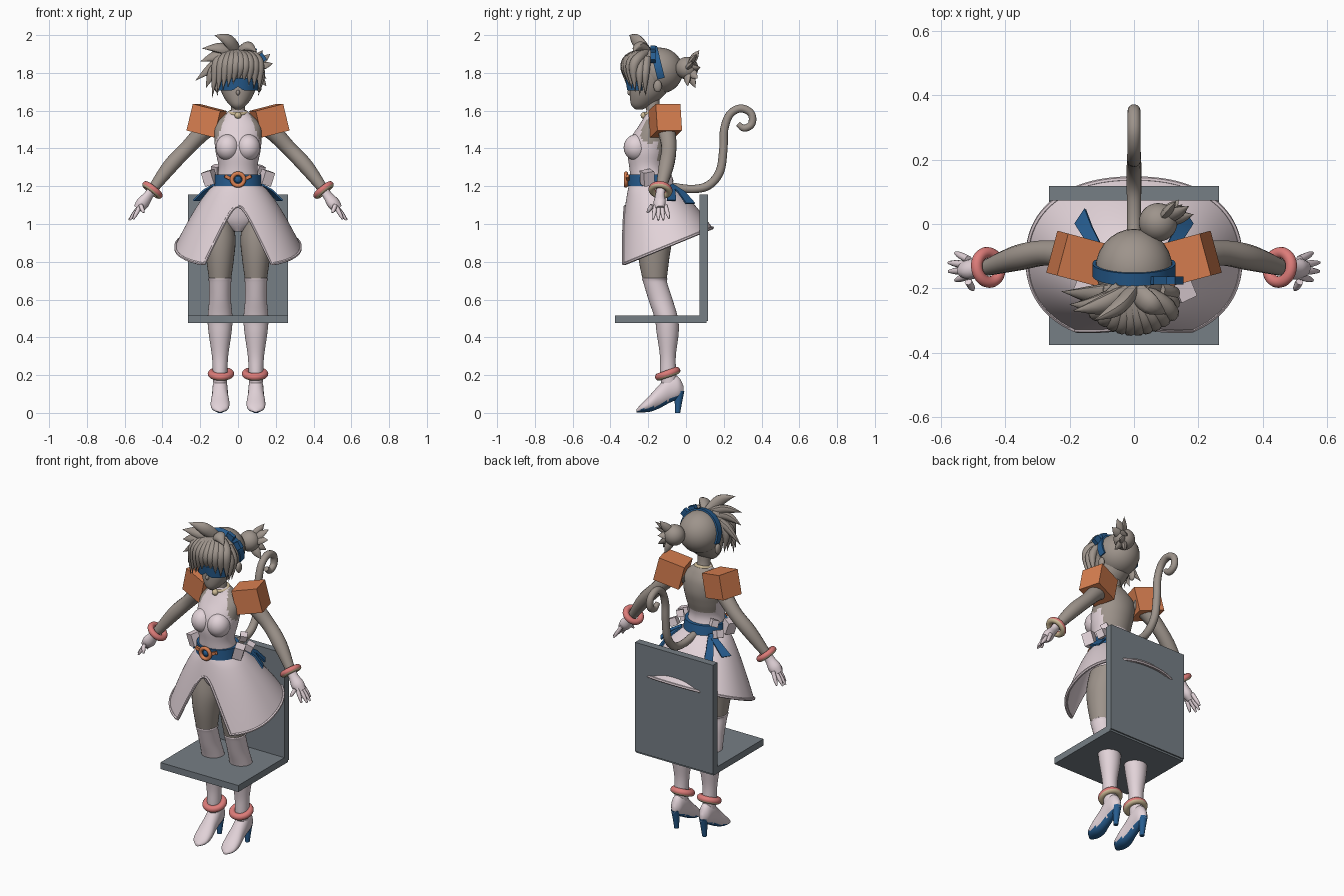
import bpy, bmesh
from math import sin, cos, pi, radians
from mathutils import Vector, Matrix, Euler

if "Cube" in bpy.data.objects:
    bpy.data.objects.remove(bpy.data.objects["Cube"])


def material(name, *rgb):
    m = bpy.data.materials.new(name)
    m.use_nodes = True
    m.diffuse_color = (*rgb, 1)
    m.node_tree.nodes["Principled BSDF"].inputs["Base Color"].default_value = (*rgb, 1)
    return m


skin = material("taupe", .34, .295, .26)
pink = material("pale pink", .76, .65, .69)
orange = material("orange", .68, .21, .08)
blue = material("blue", .02, .11, .28)
salmon = material("salmon", .72, .2, .19)
tan = material("tan", .62, .5, .31)
grey = material("slate grey", .18, .21, .235)


def finish(bm, name, mats, rule=None, smooth=True):
    bmesh.ops.recalc_face_normals(bm, faces=bm.faces[:])
    bm.normal_update()
    for f in bm.faces:
        f.smooth = smooth
        if rule:
            f.material_index = int(rule(f))
    me = bpy.data.meshes.new(name)
    bm.to_mesh(me)
    bm.free()
    ob = bpy.data.objects.new(name, me)
    bpy.context.collection.objects.link(ob)
    for m in mats:
        me.materials.append(m)
    if smooth:
        bpy.ops.object.select_all(action='DESELECT')
        ob.select_set(True)
        bpy.context.view_layer.objects.active = ob
        bpy.ops.object.shade_smooth_by_angle(angle=radians(45))
    return ob


def grid(name, rows, *mats, closed=True, cap=True, solid=0, rule=None):
    bm = bmesh.new()
    vs = [[bm.verts.new(p) for p in row] for row in rows]
    n = len(vs[0])
    for a, b in zip(vs, vs[1:]):
        for i in range(n if closed else n - 1):
            j = (i + 1) % n
            bm.faces.new((a[i], a[j], b[j], b[i]))
    if cap:
        bm.faces.new(vs[0])
        bm.faces.new(vs[-1])
    bmesh.ops.remove_doubles(bm, verts=bm.verts[:], dist=1e-5)
    bmesh.ops.recalc_face_normals(bm, faces=bm.faces[:])
    if solid:
        bmesh.ops.solidify(bm, geom=bm.faces[:], thickness=solid)
    return finish(bm, name, mats, rule)


def smoothed(rows, k=5):
    """Catmull-Rom through tuples of any length"""
    out = []
    for i in range(len(rows) - 1):
        a, b, c, d = (Vector(rows[max(0, min(len(rows) - 1, i + o))]) for o in (-1, 0, 1, 2))
        for t in (s / k for s in range(k)):
            out.append(b + (c - a) * t / 2 + (a * 2 - b * 5 + c * 4 - d) * t * t / 2
                       + (b * 3 - a - c * 3 + d) * t ** 3 / 2)
    return out + [Vector(rows[-1])]


def loop(c, u, v, n):
    return [Vector(c) + Vector(u) * cos(2 * pi * i / n) + Vector(v) * sin(2 * pi * i / n) for i in range(n)]


def loft(name, rows, *mats, n=28, x=0, k=5, **kw):
    """Level ellipses: height, y, half width, half depth"""
    return grid(name, [loop((x, y, z), (a, 0, 0), (0, b, 0), n) for z, y, a, b in smoothed(rows, k)], *mats, **kw)


def tube(name, rows, mat, n=14, flat=1, k=5):
    """Round section along a path: x, y, z, radius"""
    pts = smoothed(rows, k)
    side, rings = None, []
    for i, p in enumerate(pts):
        d = (pts[min(i + 1, len(pts) - 1)] - pts[max(i - 1, 0)]).xyz.normalized()
        side = side or d.orthogonal()
        side = (side - d * side.dot(d)).normalized()
        r = max(p[3], .001)
        rings.append(loop(p.xyz, side * r, d.cross(side) * r * flat, n))
    return grid(name, rings, mat)


def box(name, loc, size, mat, rot=(0, 0, 0)):
    bm = bmesh.new()
    r = Euler([radians(a) for a in rot])
    bmesh.ops.create_cube(bm, size=1, matrix=Matrix.LocRotScale(Vector(loc), r, Vector(size)))
    return finish(bm, name, [mat], smooth=False)


def ball(name, loc, radii, mat):
    bm = bmesh.new()
    bmesh.ops.create_uvsphere(bm, u_segments=28, v_segments=18, radius=1,
                              matrix=Matrix.LocRotScale(Vector(loc), None, Vector(radii)))
    return finish(bm, name, [mat])


def ring(name, loc, axis, R, r, *mats):
    axis = Vector(axis).normalized()
    q = axis.to_track_quat('Z', 'Y')
    rows = []
    for i in range(33):
        d = q @ Vector((cos(pi * i / 16), sin(pi * i / 16), 0))
        rows.append(loop(Vector(loc) + d * R, d * r, axis * r, 14))
    rule = (lambda f: f.normal.dot(axis) > .3) if len(mats) > 1 else None
    return grid(name, rows, *mats, cap=False, rule=rule)


# Chair
box("chair_seat", (0, -.133, .496), (.53, .485, .04), grey)
box("chair_back", (0, .095, .822), (.53, .045, .67), grey)


# Torso with bare back and shoulders
def bare(f):
    x, y, z = f.calc_center_median()
    return z > 1.34 and (y > -.15 or abs(x) > .125 - (z - 1.42) * .4)


loft("torso", [(.96, -.16, .03, .05), (1.02, -.16, .12, .085), (1.12, -.165, .13, .1), (1.22, -.19, .115, .1),
               (1.3, -.205, .103, .095), (1.38, -.2, .118, .11), (1.45, -.185, .125, .11), (1.52, -.165, .122, .085),
               (1.57, -.16, .08, .06), (1.6, -.165, .045, .045)], pink, skin, n=48, rule=bare)
loft("neck", [(1.56, -.165, .045, .042), (1.62, -.175, .037, .037), (1.7, -.18, .04, .04)], skin)
ring("collar", (0, -.17, 1.59), (0, -.2, 1), .043, .01, tan)
ball("collar_bell", (0, -.222, 1.575), (.018, .018, .018), tan)

# Bell skirt with slanted hem and open front
skirt = []
for i in range(121):
    a = 2 * pi * i / 120
    s, c = sin(a), -cos(a)
    px, py = (abs(v) ** .88 * (1 if v > 0 else -1) for v in (s, c))
    hem = Vector((.33 * px, -.11 + .25 * py, 0))
    hem.z = .98 - .41 * (.14 - hem.y)
    waist = Vector((.12 * s, -.19 + .11 * c, 1.21))
    end = min(1, .27 + .73 * (s / .5) ** 2) if c < 0 else 1
    line = []
    for j in range(15):
        t = end * j / 14
        p = waist.lerp(hem, t ** .75)
        p.z = waist.z + (hem.z - waist.z) * t
        line.append(p)
    skirt.append(line)
grid("skirt", skirt, pink, closed=False, cap=False, solid=.012)
tube("skirt_hem", [(*line[-1], .008) for line in skirt], pink, n=6, k=1)

# Belt and buckle
loft("belt", [(1.2, -.19, .128, .118), (1.262, -.195, .122, .112)], blue, n=40)
ring("buckle_ring", (0, -.318, 1.235), (0, -1, 0), .032, .011, orange)
ball("buckle_centre", (0, -.313, 1.235), (.018, .012, .018), blue)
for s in (-1, 1):
    box("buckle_bar", (s * .05, -.308, 1.245), (.045, .016, .018), orange, (0, -s * 25, -s * 8))

# Head
loft("head", [(1.605, -.25, .012, .015), (1.63, -.235, .045, .055), (1.68, -.207, .08, .09), (1.74, -.186, .1, .11),
              (1.8, -.17, .11, .125), (1.87, -.165, .098, .112), (1.92, -.165, .055, .065)], skin)
ball("nose", (0, -.297, 1.695), (.01, .014, .014), skin)
ball("scalp_hair", (0, -.14, 1.812), (.12, .125, .122), skin)
arc = [radians(a) for a in range(-66, 67, 6)]
grid("visor", [[(.107 * sin(a), -.185 - .125 * cos(a), 1.773),
                (.105 * sin(a), -.18 - .122 * cos(a), 1.708 + .022 * max(0, 1 - abs(a) * 4))] for a in arc],
     blue, closed=False, cap=False, solid=.012)
up, fore = Vector((0, -.24, .97)), Vector((0, -.97, -.24))
band = [[Vector((.129 * cos(a), -.14, 1.812)) + up * .131 * sin(a) + fore * w for w in (-.018, .022)]
        for a in (pi * i / 28 for i in range(-3, 32))]
grid("headband", band, blue, closed=False, cap=False, solid=.01)
for s in (-1, 1):
    box("headband_bow", (.1 + s * .026, -.175, 1.9 - s * .02), (.045, .025, .035), blue, (0, 40 + s * 15, 0))

# Hair: fringe fan, swept tufts, side locks, bun with spikes
for i in range(10):
    x = -.115 + .0255 * i
    y = -.315 + 3.5 * x * x
    tube("fringe_lock", [(-.02 + x * .2, -.19, 1.915, .018), (x * .75, y + .025, 1.885, .027),
                         (x, y - .008, 1.83, .026), (x * 1.08 - .012, y, 1.765 - .7 * abs(x - .02), 0)], skin, n=10)
tufts = [((-.05, -.26, 1.97), (-.125, -.3, 2)), ((-.09, -.25, 1.93), (-.19, -.27, 1.93)),
         ((-.11, -.25, 1.89), (-.2, -.25, 1.86)), ((-.12, -.22, 1.84), (-.225, -.21, 1.76)),
         ((-.12, -.25, 1.82), (-.17, -.24, 1.72)), ((.05, -.25, 1.94), (.1, -.28, 1.91))]
for mid, tip in tufts:
    tube("hair_tuft", [(0, -.2, 1.9, .03), (*mid, .035), (*tip, 0)], skin, n=10, flat=.7)
for s in (-1, 1):
    for y in (-.235, -.205):
        tube("side_lock", [(s * .08, y, 1.88, .02), (s * .122, y - .01, 1.8, .022), (s * .108, y - .01, 1.68, 0)], skin, n=10)
ball("hair_bun", (.075, .005, 1.825), (.06, .06, .06), skin)
for tip in [(.13, .07, 1.92), (.17, .055, 1.9), (.185, .03, 1.85), (.14, .075, 1.83), (.15, .06, 1.77),
            (.11, .05, 1.72), (.15, .01, 1.73)]:
    b, t = Vector((.075, .005, 1.825)), Vector(tip)
    tube("bun_spike", [(*b, .02), (*b.lerp(t, .6), .024), (*t, 0)], skin, n=8, flat=.6)

# Tail
tube("tail", [(0, -.09, 1.2, .022), (0, .03, 1.185, .022), (0, .12, 1.205, .023), (0, .18, 1.28, .023),
              (0, .198, 1.4, .022), (0, .202, 1.5, .022), (0, .232, 1.58, .021), (0, .29, 1.612, .021),
              (0, .345, 1.585, .02), (0, .348, 1.53, .02), (0, .308, 1.507, .019), (0, .275, 1.53, .014)], skin)

# Paired parts
for s, side in ((-1, "right"), (1, "left")):
    ball(side + "_bust", (s * .054, -.262, 1.405), (.064, .068, .07), pink)
    ball(side + "_ear", (s * .112, -.15, 1.73), (.014, .022, .032), skin)
    box(side + "_shoulder_pad", (s * .166, -.11, 1.547), (.155, .135, .145), orange, (0, -s * 14, s * 15))

    # Arm, hand and bracelet
    tube(side + "_arm", [(s * x, y, z, r) for x, y, z, r in
         [(.09, -.125, 1.53, .045), (.17, -.105, 1.5, .047), (.27, -.09, 1.4, .04), (.36, -.105, 1.305, .04),
          (.455, -.135, 1.18, .026)]], skin)
    tube(side + "_palm", [(s * x, y, z, r) for x, y, z, r in
         [(.45, -.133, 1.187, .027), (.475, -.138, 1.15, .028), (.505, -.14, 1.11, .037), (.53, -.14, 1.08, .028)]],
         pink, flat=.8)
    for x, y, z in [(.555, -.09, 1.03), (.576, -.12, 1.022), (.575, -.147, 1.02), (.555, -.175, 1.025), (.5, -.205, 1.06)]:
        root = Vector((.515, -.14 + (y + .14) * .6, 1.1))
        tip = Vector((x, y, z))
        tube(side + "_finger", [(s * p.x, p.y, p.z, r) for p, r in
             ((root, .012), (root.lerp(tip, .6), .011), (tip, .005))], pink, n=8)
    ring(side + "_bracelet", (s * .453, -.135, 1.18), (s * .1, -.02, -.125), .046, .018, salmon, tan)

    # Leg, stocking, shoe and anklet
    leg = s * .095
    loft(side + "_thigh", [(1.04, -.16, .06, .085), (.93, -.165, .082, .093), (.82, -.17, .074, .082),
                           (.69, -.165, .056, .061)], skin, x=leg)
    loft(side + "_stocking", [(.715, -.165, .056, .06), (.71, -.165, .063, .067), (.69, -.163, .059, .063),
                              (.6, -.135, .058, .064), (.5, -.104, .066, .062), (.42, -.097, .06, .058),
                              (.3, -.096, .043, .042), (.2, -.094, .038, .043), (.12, -.085, .034, .04)], pink, x=leg)
    shoe = smoothed([(-.012, .1, .14, .01), (-.04, .075, .19, .033), (-.09, .052, .2, .04), (-.14, .025, .15, .043),
                     (-.19, .006, .095, .05), (-.235, .003, .05, .043), (-.262, .003, .018, .012)])
    grid(side + "_shoe", [loop((leg, y, (lo + hi) / 2), (w, 0, 0), (0, 0, (hi - lo) / 2), 24) for y, lo, hi, w in shoe],
         pink, blue, rule=lambda f: f.normal.z < -.55)
    loft(side + "_shoe_heel", [(.115, -.035, .026, .026), (.06, -.04, .019, .02), (0, -.044, .013, .013)], blue, x=leg, n=16)
    ring(side + "_anklet", (leg * .95, -.097, .207), (0, .35, -1), .05, .02, salmon, tan)

    # Hip pouches, cubes and sash ends
    box(side + "_pouch", (s * .15, -.205, 1.245), (.055, .06, .075), pink, (10, s * 15, s * 25))
    box(side + "_small_cube", (s * .115, -.11, 1.29), (.04, .04, .04), pink, (20, 10, s * 35))
    box(side + "_back_cube", (s * .15, -.1, 1.235), (.045, .045, .045), pink, (10, 25, s * 20))
    for x, y, z in ((.205, -.1, 1.115), (.15, .0, 1.1)):
        a, b = Vector((s * .1, -.1, 1.225)), Vector((s * x, y, z))
        out = Vector((s * .02, .025, .012))
        w = Vector((s * .012, -.018, 0))
        grid(side + "_sash_end", [(p - w * k, p + w * k) for p, k in
             ((a, .7), (a.lerp(b, .5) + out, 1), (b + out, 1.3))], blue, closed=False, cap=False, solid=.009)
